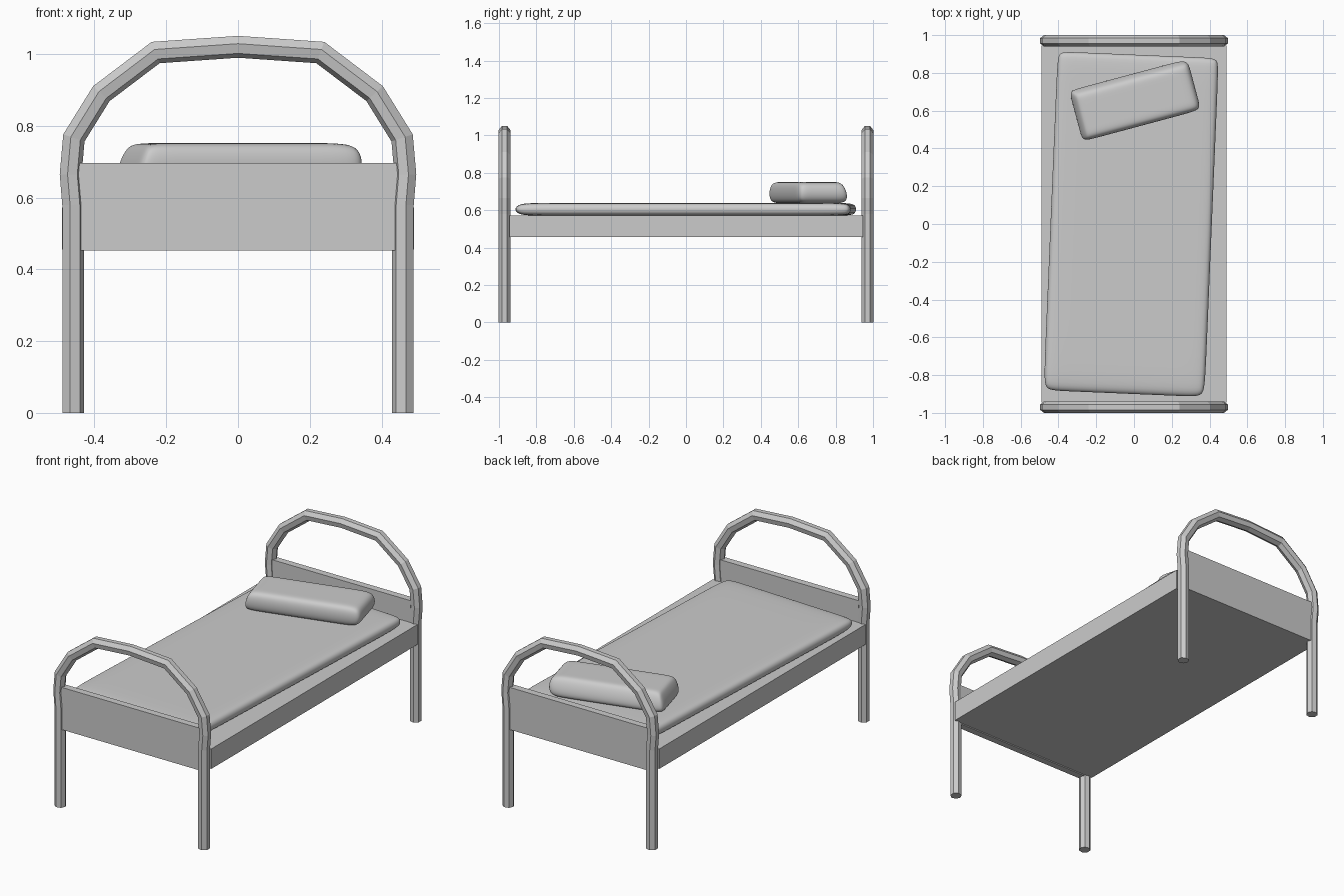
import bpy, bmesh, math
from mathutils import Vector

if "Cube" in bpy.data.objects:
    bpy.data.objects.remove(bpy.data.objects["Cube"])


def finish(name, bm):
    bmesh.ops.recalc_face_normals(bm, faces=bm.faces)
    mesh = bpy.data.meshes.new(name)
    bm.to_mesh(mesh)
    bm.free()
    ob = bpy.data.objects.new(name, mesh)
    bpy.context.collection.objects.link(ob)
    return ob


def box(name, size, loc):
    bm = bmesh.new()
    bmesh.ops.create_cube(bm, size=1)
    bmesh.ops.scale(bm, vec=size, verts=bm.verts)
    bmesh.ops.translate(bm, vec=loc, verts=bm.verts)
    return finish(name, bm)


def arch_tube(name, y, radius=0.032, sides=7):
    # half of the arch path, mirrored over x = 0
    half = [(0.461, 0), (0.461, 0.58), (0.468, 0.665), (0.459, 0.767),
            (0.382, 0.891), (0.23, 1.006)]
    path = [Vector(p) for p in half + [(0, 1.022)] + [(-x, z) for x, z in half[::-1]]]
    bm = bmesh.new()
    rings = []
    for i, p in enumerate(path):
        before = (p - path[i - 1]).normalized() if i else None
        after = (path[i + 1] - p).normalized() if i < len(path) - 1 else None
        before, after = before or after, after or before
        t = (before + after).normalized()
        inward = Vector((-t.y, t.x)) / t.dot(after)
        ring = []
        for k in range(sides):
            a = 2 * math.pi * k / sides
            q = p + inward * radius * math.cos(a)
            ring.append(bm.verts.new((q.x, y + radius * math.sin(a), q.y)))
        rings.append(ring)
    for a, b in zip(rings, rings[1:]):
        for k in range(sides):
            n = (k + 1) % sides
            bm.faces.new((a[k], a[n], b[n], b[k]))
    bm.faces.new(rings[0])
    bm.faces.new(rings[-1])
    return finish(name, bm)


def cushion(name, xs, ys, height, loc, angle, back_taper=0.0, left_taper=0.0):
    # low cage with support loops, rounded by subdivision
    bm = bmesh.new()
    nx, ny = len(xs), len(ys)

    def layer(z, top):
        return [[bm.verts.new((x + (left_taper if top and i == 0 else 0),
                               y - (back_taper if top and j == ny - 1 else 0), z))
                 for j, y in enumerate(ys)] for i, x in enumerate(xs)]

    low, high = layer(0, False), layer(height, True)
    for g in (low, high):
        for i in range(nx - 1):
            for j in range(ny - 1):
                bm.faces.new((g[i][j], g[i + 1][j], g[i + 1][j + 1], g[i][j + 1]))
    rim = ([(i, 0) for i in range(nx)] + [(nx - 1, j) for j in range(1, ny)]
           + [(i, ny - 1) for i in range(nx - 2, -1, -1)] + [(0, j) for j in range(ny - 2, 0, -1)])
    for (a, b), (c, d) in zip(rim, rim[1:] + rim[:1]):
        bm.faces.new((low[a][b], low[c][d], high[c][d], high[a][b]))
    for f in bm.faces:
        f.smooth = True
    ob = finish(name, bm)
    ob.location = loc
    ob.rotation_euler.z = math.radians(angle)
    sub = ob.modifiers.new("round", 'SUBSURF')
    sub.levels = sub.render_levels = 3
    return ob


# head and foot ends: bent tube plus panel
for part, s in (("foot", -1), ("head", 1)):
    arch_tube(part + "_frame", s * 0.97)
    box(part + "_board", (0.89, 0.04, 0.245), (0, s * 0.968, 0.5745))

# slab between the ends
box("bed_base", (0.98, 1.89, 0.116), (0, 0, 0.514))

# bedding, lying slightly crooked
cushion("mattress", [-0.43, -0.35, 0.35, 0.43], [-0.905, -0.75, 0.81, 0.9],
        0.07, (-0.015, 0, 0.57), -2.4)
cushion("pillow", [-0.335, -0.26, 0.24, 0.335], [-0.148, -0.09, 0.07, 0.15],
        0.115, (-0.003, 0.66, 0.637), 15, back_taper=0.04, left_taper=0.04)
